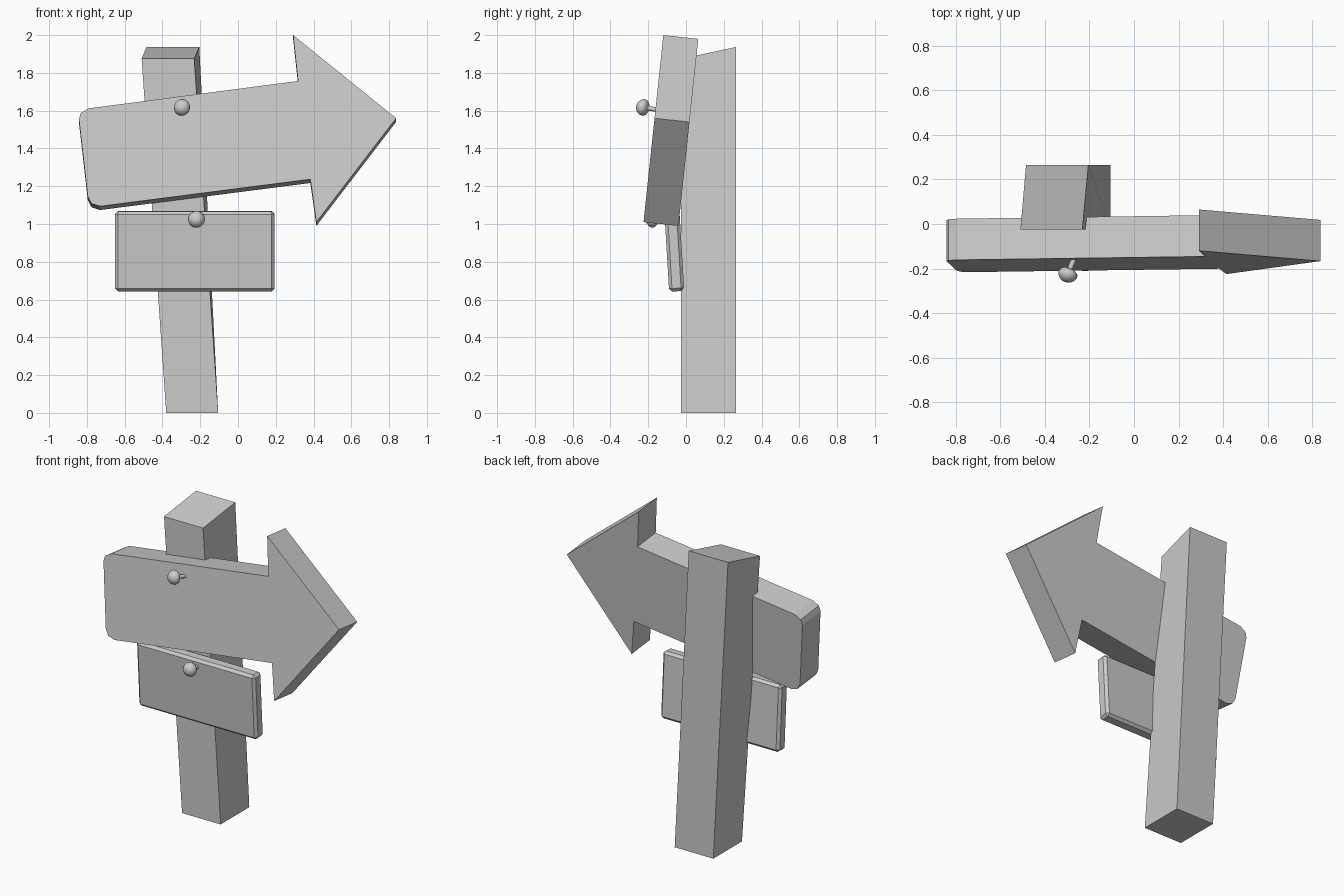
import bpy, bmesh, math
from mathutils import Vector, Matrix

if "Cube" in bpy.data.objects:
    bpy.data.objects.remove(bpy.data.objects["Cube"])


def make_object(name, bm):
    bmesh.ops.recalc_face_normals(bm, faces=bm.faces[:])
    mesh = bpy.data.meshes.new(name)
    bm.to_mesh(mesh)
    bm.free()
    obj = bpy.data.objects.new(name, mesh)
    bpy.context.collection.objects.link(obj)
    return obj


def prism(name, ring_a, ring_b):
    """Solid bridging two matching outlines."""
    bm = bmesh.new()
    a = [bm.verts.new(p) for p in ring_a]
    b = [bm.verts.new(p) for p in ring_b]
    bm.faces.new(a)
    bm.faces.new(b[::-1])
    for i in range(len(a)):
        j = (i + 1) % len(a)
        bm.faces.new((a[i], b[i], b[j], a[j]))
    return make_object(name, bm)


def nail(name, head, direction, length):
    """Lathed round-headed nail, pointing along direction from its head."""
    profile = [(0, -0.036), (0.014, -0.035), (0.027, -0.029), (0.039, -0.016),
               (0.045, 0), (0.040, 0.015), (0.027, 0.024), (0.012, 0.027),
               (0.012, length), (0, length)]
    bm = bmesh.new()
    verts = [bm.verts.new((r, 0, z)) for r, z in profile]
    edges = [bm.edges.new(pair) for pair in zip(verts, verts[1:])]
    bmesh.ops.spin(bm, geom=verts + edges, cent=(0, 0, 0), axis=(0, 0, 1),
                   angle=math.tau, steps=20, use_duplicate=False)
    bmesh.ops.remove_doubles(bm, verts=bm.verts[:], dist=0.0005)
    turn = Vector(direction).to_track_quat('Z', 'Y').to_matrix().to_4x4()
    bm.transform(Matrix.Translation(head) @ turn)
    obj = make_object(name, bm)
    bpy.ops.object.select_all(action='DESELECT')
    obj.select_set(True)
    bpy.context.view_layer.objects.active = obj
    bpy.ops.object.shade_smooth_by_angle(angle=math.radians(40))


# Leaning post with a slanted top
prism("post",
      [(-0.38, -0.027, 0), (-0.105, -0.027, 0), (-0.105, 0.265, 0), (-0.38, 0.265, 0)],
      [(-0.51, -0.025, 1.875), (-0.232, -0.025, 1.875),
       (-0.205, 0.265, 1.937), (-0.485, 0.265, 1.937)])

# Arrow board, tipped forward at its top edge's hinge line
outline = [(-0.842, 1.555), (-0.832, 1.588), (-0.792, 1.612), (0.318, 1.757),
           (0.292, 2.0), (0.837, 1.56), (0.415, 1.01), (0.383, 1.237),
           (-0.73, 1.094), (-0.775, 1.108), (-0.795, 1.145)]
front = [Vector((x, -0.12 - (2.0 - z) * 0.106, z)) for x, z in outline]
back = [p + Vector((0, 0.185, -0.02)) for p in front]
prism("arrow_board", front, back)

# Small bevelled sign below
bm = bmesh.new()
bmesh.ops.create_cube(bm, size=1)
bm.transform(Matrix.Diagonal((0.845, 0.08, 0.425, 1)))
bmesh.ops.bevel(bm, geom=bm.edges[:], offset=0.016, segments=1, affect='EDGES')
bm.transform(Matrix.Translation((-0.228, -0.062, 0.856)) @ Matrix.Rotation(0.06, 4, 'X'))
make_object("small_sign", bm)

# Nails holding the boards
nail("upper_nail", (-0.297, -0.226, 1.617), (0.03, 0.075, -0.012), 0.12)
nail("lower_nail", (-0.22, -0.175, 1.025), (0.008, 0.08, -0.01), 0.11)
